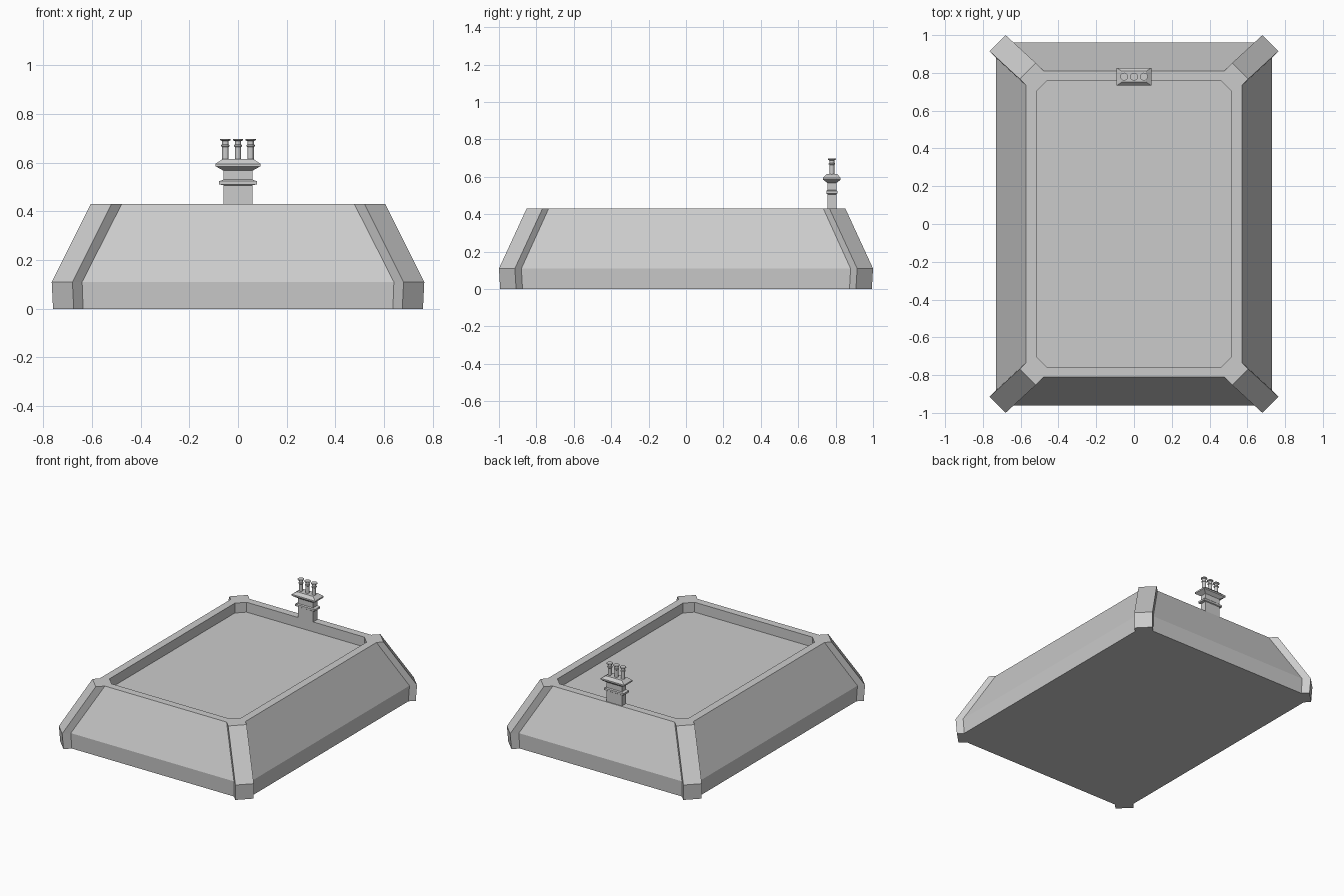
import bpy, bmesh, math

if "Cube" in bpy.data.objects:
    bpy.data.objects.remove(bpy.data.objects["Cube"])

def make_object(name, bm):
    bmesh.ops.recalc_face_normals(bm, faces=bm.faces)
    mesh = bpy.data.meshes.new(name)
    bm.to_mesh(mesh)
    bm.free()
    ob = bpy.data.objects.new(name, mesh)
    bpy.context.collection.objects.link(ob)
    return ob

def ring(bm, points, z):
    return [bm.verts.new((x, y, z)) for x, y in points]

def bridge(bm, lower, upper):
    n = len(lower)
    for i in range(n):
        j = (i + 1) % n
        bm.faces.new((lower[i], lower[j], upper[j], upper[i]))

def loft(name, sections):
    """Closed solid through (points, z) sections."""
    bm = bmesh.new()
    rings = [ring(bm, pts, z) for pts, z in sections]
    for lower, upper in zip(rings, rings[1:]):
        bridge(bm, lower, upper)
    bm.faces.new(rings[0])
    bm.faces.new(rings[-1])
    return make_object(name, bm)

def four_corners(corner):
    """Repeat one +x +y corner (listed clockwise) around all four corners."""
    flip = corner[::-1]
    return (corner + [(x, -y) for x, y in flip]
            + [(-x, -y) for x, y in corner] + [(-x, y) for x, y in flip])

def roof_outline(a, b, cx, cy, h=0.0425):
    """Rectangle a x b with a diagonal rib poking out of each corner."""
    t, s = cy + h - b, cx + h - a
    return four_corners([(cx - h - t, b), (cx - h, cy + h),
                         (cx + h, cy - h), (a, cy - h - s)])

# Roof: skirt, slopes and corner ribs, with a sunken flat deck
bm = bmesh.new()
base = ring(bm, roof_outline(0.725, 0.955, 0.717, 0.951), 0)
eave = ring(bm, roof_outline(0.73, 0.96, 0.7225, 0.9575), 0.11)
top = ring(bm, roof_outline(0.572, 0.81, 0.5625, 0.81), 0.43)
well = four_corners([(0.462, 0.757), (0.517, 0.702)])
rim = ring(bm, well, 0.43)
deck = ring(bm, well, 0.36)
bm.faces.new(base)
bridge(bm, base, eave)
bridge(bm, eave, top)
for c in range(4):
    p = top[4 * c:4 * c + 4]
    q0, q1 = rim[2 * c:2 * c + 2]
    bm.faces.new(p + [q1, q0])
    bm.faces.new((p[3], top[(4 * c + 4) % 16], rim[(2 * c + 2) % 8], q1))
bridge(bm, rim, deck)
bm.faces.new(deck)
make_object("roof", bm)

# Chimney stack: stepped rectangular profile (half width, half depth, z)
CY = 0.78
def rect(w, d):
    return [(-w, CY - d), (w, CY - d), (w, CY + d), (-w, CY + d)]

stack = [(0.06, 0.024, 0.425), (0.06, 0.024, 0.507), (0.077, 0.03, 0.511),
         (0.077, 0.03, 0.524), (0.06, 0.024, 0.53), (0.06, 0.024, 0.567),
         (0.092, 0.047, 0.585), (0.092, 0.047, 0.595), (0.064, 0.029, 0.614)]
loft("chimney_stack", [(rect(w, d), z) for w, d, z in stack])

# Three chimney pots with a collar and a flared rim
pot = [(0.013, 0.61), (0.013, 0.664), (0.017, 0.667), (0.017, 0.672),
       (0.013, 0.675), (0.013, 0.688), (0.021, 0.692), (0.021, 0.697)]
def circle(cx, r, n=12):
    return [(cx + r * math.cos(math.tau * i / n),
             CY + r * math.sin(math.tau * i / n)) for i in range(n)]

for k in (-1, 0, 1):
    loft(f"chimney_pot_{k + 2}", [(circle(0.052 * k, r), z) for r, z in pot])
